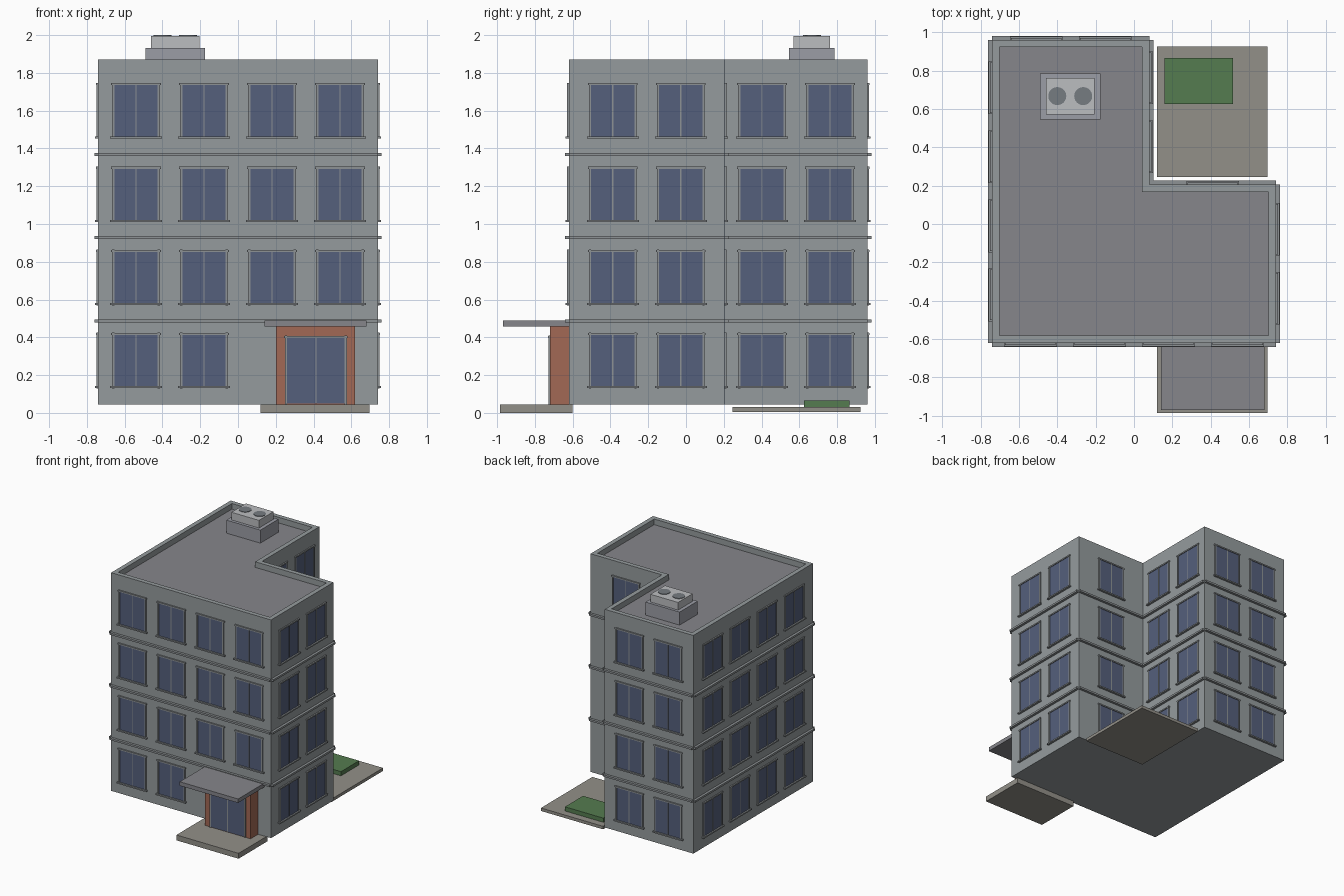
import bpy, bmesh
from mathutils import Matrix, Vector

if "Cube" in bpy.data.objects:
    bpy.data.objects.remove(bpy.data.objects["Cube"])


def material(name, rgb):
    m = bpy.data.materials.new(name)
    m.diffuse_color = (*rgb, 1)
    m.use_nodes = True
    m.node_tree.nodes["Principled BSDF"].inputs["Base Color"].default_value = m.diffuse_color
    return m


WALL = material("wall_grey", (0.30, 0.33, 0.34))
TRIM = material("trim_grey", (0.27, 0.29, 0.30))
ROOF = material("roof_grey", (0.24, 0.24, 0.26))
GLASS = material("dark_glass", (0.09, 0.115, 0.20))
BRICK = material("brick", (0.36, 0.14, 0.09))
PAVING = material("paving", (0.29, 0.28, 0.25))
GREEN = material("planting", (0.09, 0.20, 0.08))
METAL = material("metal", (0.50, 0.51, 0.53))
CURB = material("curb_grey", (0.33, 0.34, 0.38))
FAN = material("fan_dark", (0.18, 0.20, 0.22))


def finish(name, bm, mat):
    bmesh.ops.recalc_face_normals(bm, faces=bm.faces)
    mesh = bpy.data.meshes.new(name)
    bm.to_mesh(mesh)
    bm.free()
    mesh.materials.append(mat)
    ob = bpy.data.objects.new(name, mesh)
    bpy.context.collection.objects.link(ob)
    return ob


def add_box(bm, lo, hi, frame=Matrix()):
    lo, hi = Vector(lo), Vector(hi)
    m = frame @ Matrix.Translation((lo + hi) / 2) @ Matrix.Diagonal((*(hi - lo), 1))
    bmesh.ops.create_cube(bm, size=1, matrix=m)


def box(name, lo, hi, mat):
    bm = bmesh.new()
    add_box(bm, lo, hi)
    return finish(name, bm, mat)


# L-shaped footprint; each corner carries its outward offset direction
BASE, TOP, DECK = 0.045, 1.87, 1.82
CORNERS = [(-.74, -.62, -1, -1), (.74, -.62, 1, -1), (.74, .205, 1, 1),
           (.08, .205, 1, 1), (.08, .96, 1, 1), (-.74, .96, -1, 1)]


def loop(bm, offset, z):
    return [bm.verts.new((x + sx * offset, y + sy * offset, z)) for x, y, sx, sy in CORNERS]


# Walls with parapet
bm = bmesh.new()
rings = [loop(bm, 0, BASE), loop(bm, 0, TOP), loop(bm, -.038, TOP), loop(bm, -.038, DECK)]
for a, b in zip(rings, rings[1:]):
    for i in range(6):
        j = (i + 1) % 6
        bm.faces.new((a[i], a[j], b[j], b[i]))
bm.faces.new(rings[0][::-1])
bm.faces.new(rings[-1])
finish("building_walls", bm, WALL)

# Roof deck
bm = bmesh.new()
lower, upper = loop(bm, -.038, DECK - .01), loop(bm, -.038, DECK + .003)
for i in range(6):
    j = (i + 1) % 6
    bm.faces.new((lower[i], lower[j], upper[j], upper[i]))
bm.faces.new(lower[::-1])
bm.faces.new(upper)
finish("roof_deck", bm, ROOF)

# Windows and floor bands, laid out in each wall's own frame (x along, y outward, z up)
glass, frames, bands = bmesh.new(), bmesh.new(), bmesh.new()


def wall_frame(p, q):
    d = (q - p).normalized()
    n = Vector((d.y, -d.x, 0))
    return Matrix(((d.x, n.x, 0, p.x), (d.y, n.y, 0, p.y), (0, 0, 1, 0), (0, 0, 0, 1)))


def window(frame, u, z, w, h, sill=True):
    a, b = w / 2, h / 2
    parts = [(-a - .009, -b - .010, -a + .003, b + .010, .009),
             (a - .003, -b - .010, a + .009, b + .010, .009),
             (-.003, -b, .003, b, .008),
             (-a - .014, b - .002, a + .014, b + .009, .011)]
    if sill:
        parts.append((-a - .02, -b - .009, a + .02, -b + .002, .018))
    for u0, z0, u1, z1, out in parts:
        add_box(frames, (u + u0, -.004, z + z0), (u + u1, out, z + z1), frame)
    add_box(glass, (u - a, -.004, z - b), (u + a, .005, z + b), frame)


FLOORS = [.277, .717, 1.157, 1.6]
COUNTS = [4, 2, 1, 2, 2, 4]
for i, count in enumerate(COUNTS):
    p, q = (Vector((*CORNERS[k % 6][:2], 0)) for k in (i, i + 1))
    frame, length = wall_frame(p, q), (q - p).length
    for z in (.487, .928, 1.368):
        add_box(bands, (0, -.005, z - .008), (length, .021, z + .008), frame)
    for floor, z in enumerate(FLOORS):
        for k in range(count):
            if i == 0 and floor == 0 and k > 1:
                continue  # entrance bay
            window(frame, length / 2 + (k - (count - 1) / 2) * .36, z, .235, .275)

# Entrance: portal, door, canopy and step
box("entrance_portal", (.20, -.72, .003), (.62, -.61, .457), BRICK)
window(wall_frame(Vector((0, -.72, 0)), Vector((1, -.72, 0))), .412, .224, .31, .35, False)
box("entrance_canopy", (.14, -.97, .457), (.68, -.61, .49), ROOF)
box("entrance_step", (.12, -.985, 0), (.695, -.60, .045), PAVING)

finish("window_glass", glass, GLASS)
finish("window_frames", frames, TRIM)
finish("floor_bands", bands, TRIM)

# Courtyard
box("courtyard_paving", (.12, .245, .005), (.695, .925, .03), PAVING)
box("planting_bed", (.16, .625, .028), (.515, .865, .065), GREEN)

# Rooftop cooling unit
box("cooler_base", (-.49, .545, DECK), (-.175, .785, 1.932), CURB)
box("cooler_body", (-.46, .57, 1.93), (-.205, .762, 1.996), METAL)
for name, x in (("fan_left", -.40), ("fan_right", -.265)):
    bm = bmesh.new()
    bmesh.ops.create_cone(bm, cap_ends=True, segments=24, radius1=.047, radius2=.047,
                          depth=.012, matrix=Matrix.Translation((x, .667, 1.994)))
    finish(name, bm, FAN)
